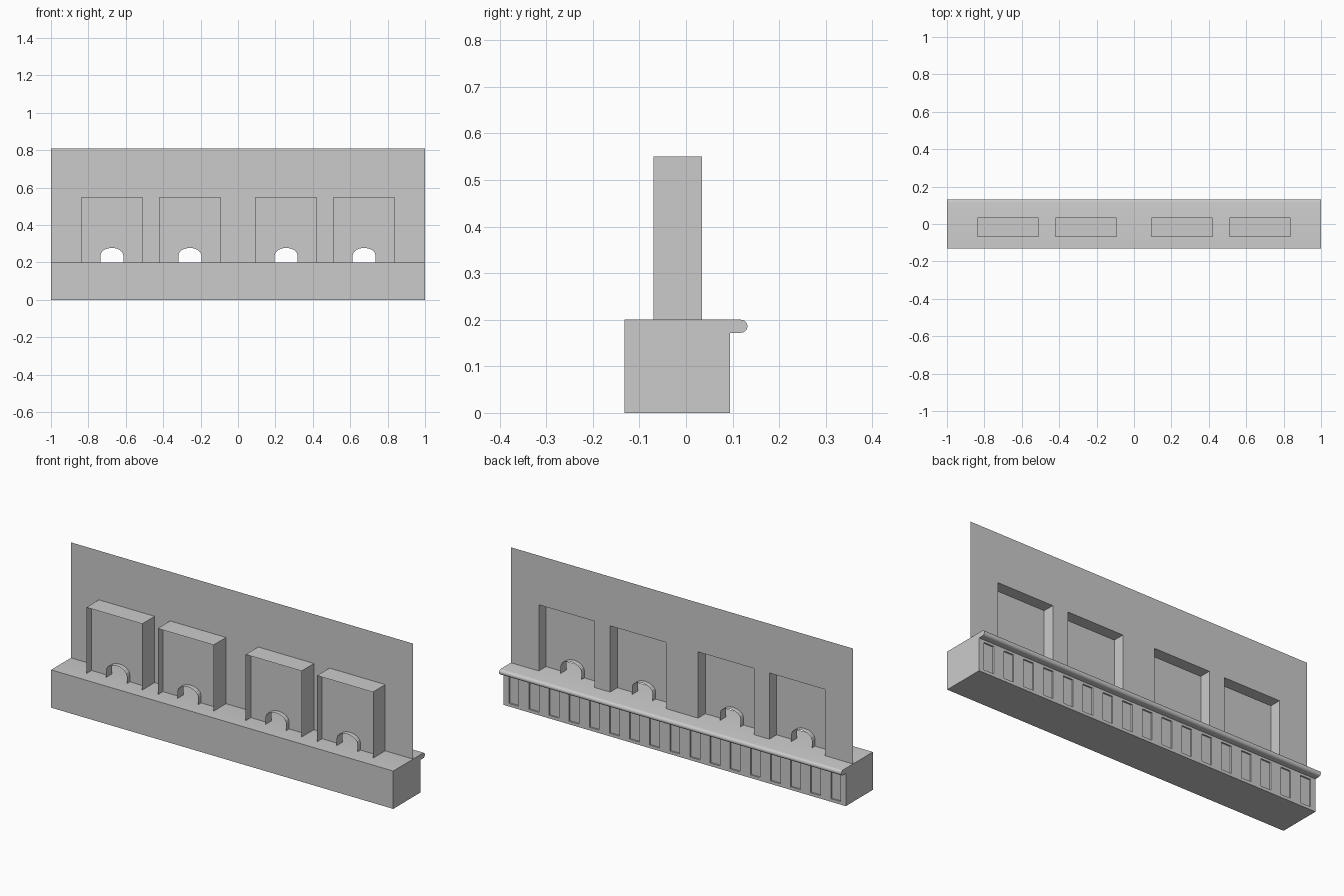
import bpy, bmesh, math

if "Cube" in bpy.data.objects:
    bpy.data.objects.remove(bpy.data.objects["Cube"], do_unlink=True)

grey = bpy.data.materials.new("plain_grey")
grey.use_nodes = True
COLOR = (0.6, 0.6, 0.6, 1)
grey.diffuse_color = COLOR
grey.node_tree.nodes["Principled BSDF"].inputs["Base Color"].default_value = COLOR

TOP, WALL_TOP, BOOTH_TOP = 0.2, 0.81, 0.55
FRONT, BACK = -0.132, 0.094          # counter depth
BOOTH_FRONT, WALL_Y, PANEL_Y = -0.07, 0.034, -0.027
CENTRES = (-0.674, -0.257, 0.257, 0.674)
HALF = 0.163                         # half booth width


def finish(name, bm):
    mesh = bpy.data.meshes.new(name)
    bm.to_mesh(mesh)
    bm.free()
    mesh.materials.append(grey)
    obj = bpy.data.objects.new(name, mesh)
    bpy.context.collection.objects.link(obj)
    return obj


def sheet(name, outline, y):
    """Flat upright sheet from an x-z outline."""
    bm = bmesh.new()
    bm.faces.new([bm.verts.new((x, y, z)) for x, z in outline])
    return finish(name, bm)


def strip(name, path, y0, y1):
    """Thin open band: an x-z path swept through y."""
    bm = bmesh.new()
    rows = [[bm.verts.new((x, y, z)) for x, z in path] for y in (y0, y1)]
    for i in range(len(path) - 1):
        bm.faces.new((rows[0][i], rows[0][i + 1], rows[1][i + 1], rows[1][i]))
    return finish(name, bm)


def extrude_x(name, profile, half):
    """Solid from a y-z profile swept along x."""
    bm = bmesh.new()
    face = bm.faces.new([bm.verts.new((-half, y, z)) for y, z in profile])
    made = bmesh.ops.extrude_face_region(bm, geom=[face])["geom"]
    moved = [v for v in made if isinstance(v, bmesh.types.BMVert)]
    bmesh.ops.translate(bm, verts=moved, vec=(2 * half, 0, 0))
    bmesh.ops.recalc_face_normals(bm, faces=bm.faces)
    return finish(name, bm)


def add_box(bm, x0, x1, y0, y1, z0, z1):
    verts = bmesh.ops.create_cube(bm, size=1)["verts"]
    bmesh.ops.scale(bm, verts=verts, vec=(x1 - x0, y1 - y0, z1 - z0))
    bmesh.ops.translate(bm, verts=verts,
                        vec=((x0 + x1) / 2, (y0 + y1) / 2, (z0 + z1) / 2))


# Counter body with a rounded lip along its back edge
LIP_R, LIP_END = 0.014, 0.132
CORE = BACK - 0.008
profile = [(FRONT, 0), (CORE, 0), (CORE, TOP - 2 * LIP_R)]
for i in range(9):
    a = -math.pi / 2 + math.pi * i / 8
    profile.append((LIP_END - LIP_R + LIP_R * math.cos(a), TOP - LIP_R + LIP_R * math.sin(a)))
profile.append((FRONT, TOP))
counter = extrude_x("counter", profile, 1)
bpy.context.view_layer.objects.active = counter
counter.select_set(True)
bpy.ops.object.shade_smooth_by_angle(angle=math.radians(40))

# Framing that leaves a row of shallow recessed panels under the lip
bm = bmesh.new()
under = TOP - 2 * LIP_R
add_box(bm, -1, 1, CORE, BACK, 0, 0.016)
add_box(bm, -1, 1, CORE, BACK, under - 0.012, under)
COUNT = 17
pitch = 2 / COUNT
for i in range(COUNT + 1):
    x = -1 + i * pitch
    add_box(bm, max(-1, x - 0.03), min(1, x + 0.03), CORE, BACK, 0.016, under - 0.012)
finish("counter_back_framing", bm)

# Thin wall notched around each booth
outline = [(-1, WALL_TOP), (-1, TOP)]
for c in CENTRES:
    outline += [(c - HALF, TOP), (c - HALF, BOOTH_TOP), (c + HALF, BOOTH_TOP), (c + HALF, TOP)]
outline += [(1, TOP), (1, WALL_TOP)]
sheet("wall", outline, WALL_Y)

# Booths: surround, window panel with an arched opening, arch sleeve
for n, c in enumerate(CENTRES, 1):
    surround = [(c - HALF, TOP), (c - HALF, BOOTH_TOP), (c + HALF, BOOTH_TOP), (c + HALF, TOP)]
    arch = [(c - 0.061, TOP)]
    for i in range(9):
        a = math.pi * (1 - i / 8)
        arch.append((c + 0.061 * math.cos(a), 0.238 + 0.04 * math.sin(a)))
    arch.append((c + 0.061, TOP))
    strip(f"booth_surround_{n}", surround, BOOTH_FRONT, WALL_Y)
    sheet(f"booth_panel_{n}", surround + arch[::-1], PANEL_Y)
    strip(f"arch_sleeve_{n}", arch, PANEL_Y - 0.025, PANEL_Y + 0.025)
